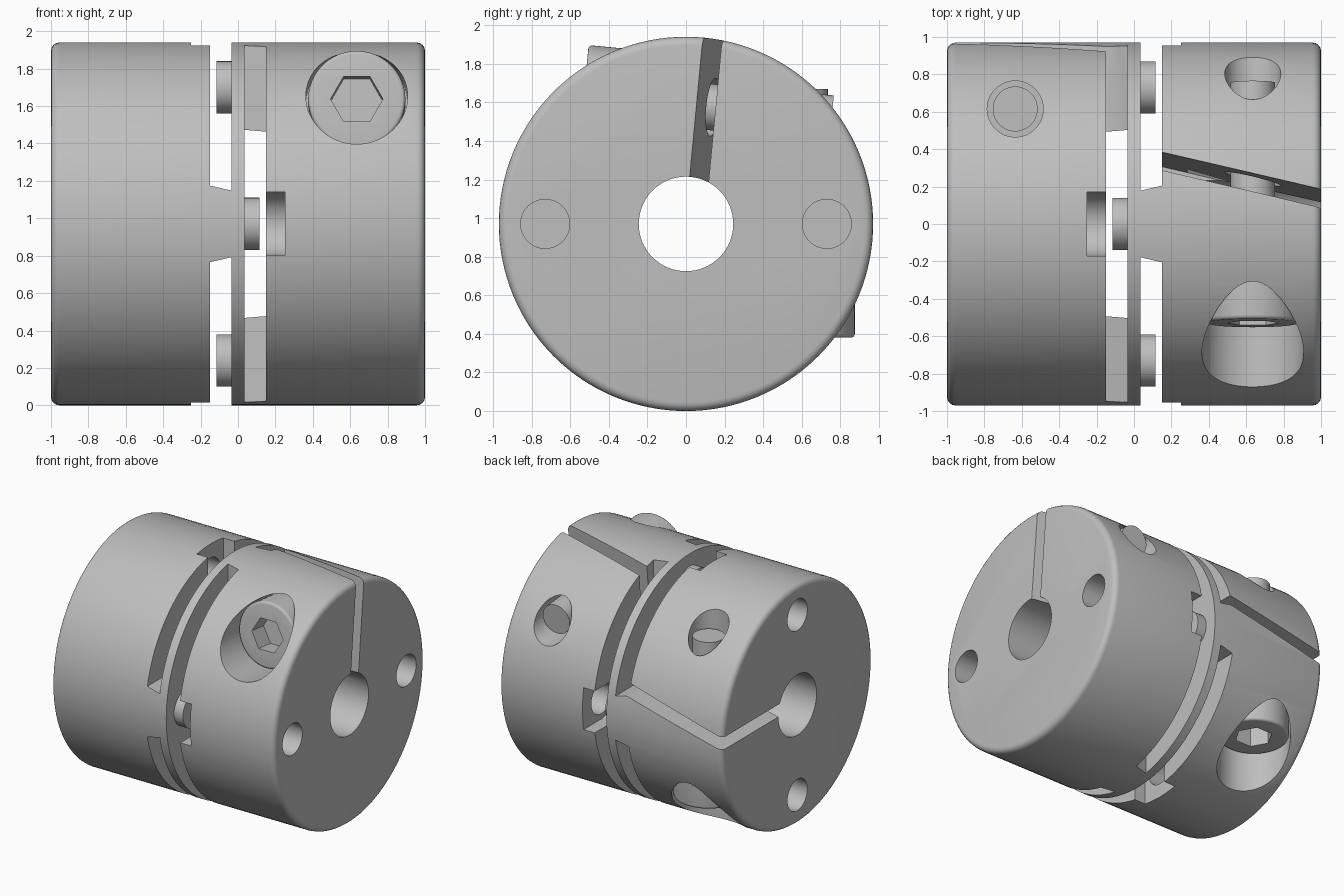
import bpy
import bmesh
from math import cos, sin, pi, radians
from mathutils import Matrix, Vector

if "Cube" in bpy.data.objects:
    bpy.data.objects.remove(bpy.data.objects["Cube"])

R = 0.97          # outer radius
BOLT = 0.73       # radius of the axial screw circle

metal = bpy.data.materials.new("light_grey_metal")
metal.use_nodes = True
metal.diffuse_color = (0.52, 0.52, 0.52, 1)
metal.node_tree.nodes["Principled BSDF"].inputs["Base Color"].default_value = (0.52, 0.52, 0.52, 1)

# Extrusion axes: profile coordinates (u, v) and depth w placed in space
AXES = {
    "X": lambda u, v, w: Vector((w, u, v)),
    "Y": lambda u, v, w: Vector((u, w, v)),
    "Z": lambda u, v, w: Vector((u, v, w)),
}


def ring(r, n=64, u=0, v=0):
    return [(u + r * cos(2 * pi * i / n), v + r * sin(2 * pi * i / n)) for i in range(n)]


def prism(name, profile, a, b, axis="X", bevel=0):
    """Extrude a profile from a to b; bevel rounds the rim at b."""
    bm = bmesh.new()
    start = [bm.verts.new(AXES[axis](u, v, a)) for u, v in profile]
    end = [bm.verts.new(AXES[axis](u, v, b)) for u, v in profile]
    bm.faces.new(start)
    cap = bm.faces.new(end)
    n = len(profile)
    for i in range(n):
        j = (i + 1) % n
        bm.faces.new((start[i], start[j], end[j], end[i]))
    bmesh.ops.recalc_face_normals(bm, faces=bm.faces)
    if bevel:
        bmesh.ops.bevel(bm, geom=list(cap.edges), offset=bevel, segments=4,
                        profile=0.5, affect="EDGES")
    mesh = bpy.data.meshes.new(name)
    bm.to_mesh(mesh)
    bm.free()
    mesh.materials.append(metal)
    obj = bpy.data.objects.new(name, mesh)
    bpy.context.collection.objects.link(obj)
    return obj


def cut(target, cutter):
    mod = target.modifiers.new("cut", "BOOLEAN")
    mod.operation = "DIFFERENCE"
    mod.solver = "EXACT"
    mod.object = cutter
    bpy.context.view_layer.objects.active = target
    bpy.ops.object.modifier_apply(modifier=mod.name)
    bpy.data.objects.remove(cutter)


def finish(obj, matrix):
    obj.data.transform(matrix)
    bpy.ops.object.select_all(action="DESELECT")
    obj.select_set(True)
    bpy.context.view_layer.objects.active = obj
    bpy.ops.object.shade_smooth_by_angle(angle=radians(30))


def build_half(side, orient, tilt):
    place = Matrix.Translation((0, 0, R)) @ orient
    turn = Matrix.Rotation(tilt, 4, "X")

    # Hub with shaft bore
    hub = prism(side + "_hub", ring(R, 128), 0.035, 1, bevel=0.045)
    cut(hub, prism("bore", ring(0.245), -0.1, 1.1))

    # Gap beside the disc, leaving two tapered bosses
    cut(hub, prism("gap_centre", ring(0.534), -0.1, 0.15))
    for s in (1, -1):
        wedge = [(0, s * 0.17), (0.15, s * 0.205), (0.15, s * 1.2), (0, s * 1.2)]
        cut(hub, prism("gap_side", wedge, -1.2, 1.2, "Z"))

        # Screw relief notch, open at the rim, and its access hole
        arc = [(s * (BOLT - 0.17 * sin(pi * i / 24)), 0.17 * cos(pi * i / 24)) for i in range(25)]
        cut(hub, prism("notch", arc + [(s * 1.2, -0.17), (s * 1.2, 0.17)], 0.08, 0.25))
        cut(hub, prism("access_hole", ring(0.127, 48, s * BOLT), 0.08, 1.1))

        # Disc screw head on the far side of the disc from the boss
        head = prism(side + "_disc_screw", ring(0.14, 48, 0, s * BOLT), -0.035, -0.115)
        finish(head, place)

    # Skewed clamp slit, clamp screw hole and head pocket
    def slit_y(x):
        return 0.046 + (1 - x) * 0.238
    slit = [(x, slit_y(x) + d) for x, d in ((0.05, -0.05), (1.1, -0.05), (1.1, 0.05), (0.05, 0.05))]
    for cutter in (
        prism("slit", slit, 0.1, 1.2, "Z"),
        prism("clamp_hole", ring(0.15, 48, 0.635, 0.615), -0.4, 1.2, "Y"),
        prism("pocket", ring(0.272, 64, 0.635, 0.615), -0.27, -1.2, "Y"),
    ):
        cutter.data.transform(turn)
        cut(hub, cutter)
    finish(hub, place)

    # Clamp screw with hex socket
    head = prism(side + "_clamp_screw_head", ring(0.26, 64, 0.635, 0.615), -0.27, -0.59, "Y", bevel=0.02)
    cut(head, prism("socket", ring(0.14, 6, 0.635, 0.615), -0.44, -0.7, "Y"))
    shank = prism(side + "_clamp_screw_shank", ring(0.12, 48, 0.635, 0.615), -0.3, 0.7, "Y")
    for part in (head, shank):
        finish(part, place @ turn)


# The second half is the first turned end for end and quarter-turned
swap = Matrix(((-1, 0, 0, 0), (0, 0, 1, 0), (0, 1, 0, 0), (0, 0, 0, 1)))
build_half("left", Matrix.Identity(4), radians(-5.4))
build_half("right", swap, 0)

# Flexible ring between the hubs
disc = prism("flex_disc", ring(R, 128), -0.035, 0.035)
cut(disc, prism("disc_opening", ring(0.534), -0.1, 0.1))
finish(disc, Matrix.Translation((0, 0, R)))
